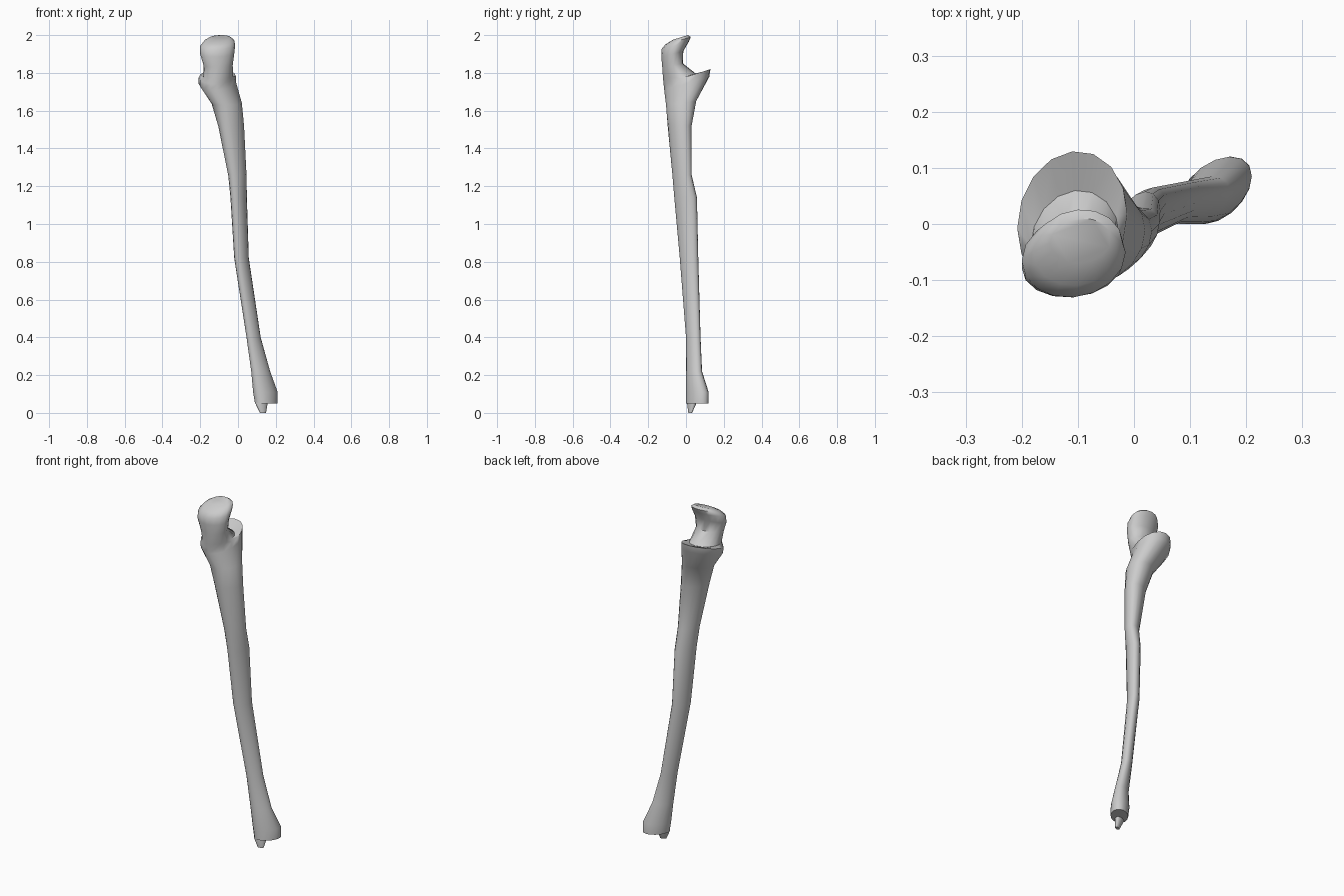
import bpy, bmesh, math

if "Cube" in bpy.data.objects:
    bpy.data.objects.remove(bpy.data.objects["Cube"])

SIDES = 16


def skew_at(z):
    """Diagonal lean of the section: strong in the shaft, none at the joint."""
    return max(0.1, min(0.42, 0.42 - (z - 1.45) * 1.3))


def loft(name, rings):
    """Skin oval rings given as x0, x1, y0, y1, z and optional forward tilt."""
    bm = bmesh.new()
    loops = []
    for x0, x1, y0, y1, z, *tilt in rings:
        rise = tilt[0] if tilt else 0
        phase = math.asin(skew_at(z))
        loop = []
        for i in range(SIDES):
            t = 2 * math.pi * i / SIDES
            u, v = math.cos(t), math.sin(t + phase)
            loop.append(bm.verts.new((x0 + (x1 - x0) * (u + 1) / 2,
                                      y0 + (y1 - y0) * (v + 1) / 2,
                                      z + rise * (v + 1) / 2)))
        loops.append(loop)
    for a, b in zip(loops, loops[1:]):
        for i in range(SIDES):
            j = (i + 1) % SIDES
            bm.faces.new((a[i], a[j], b[j], b[i]))
    bm.faces.new(loops[0][::-1])
    bm.faces.new(loops[-1])
    bmesh.ops.recalc_face_normals(bm, faces=bm.faces)
    mesh = bpy.data.meshes.new(name)
    bm.to_mesh(mesh)
    bm.free()
    ob = bpy.data.objects.new(name, mesh)
    bpy.context.collection.objects.link(ob)
    bpy.ops.object.select_all(action='DESELECT')
    ob.select_set(True)
    bpy.context.view_layer.objects.active = ob
    bpy.ops.object.shade_smooth_by_angle(angle=math.radians(50))


# Wrist end and shaft
shaft = [
    (.09, .21, 0, .12, .05),
    (.08, .21, 0, .12, .11),
    (.07, .17, 0, .085, .22),
    (.045, .12, 0, .077, .4),
    (-.02, .057, -.033, .065, .82),
    (-.04, .047, -.062, .058, 1.14),
    (-.052, .045, -.072, .03, 1.26),
    (-.105, .032, -.097, .03, 1.52),
]
# Forward lip, hooked notch and elbow end
head = [
    (-.14, .02, -.107, .055, 1.63, .02),
    (-.208, -.01, -.116, .124, 1.71, .07),
    (-.208, -.012, -.119, .13, 1.74, .08),
    (-.184, -.026, -.122, .06, 1.77, .02),
    (-.182, -.028, -.126, -.016, 1.83, .02),
    (-.2, -.02, -.131, -.014, 1.885, .03),
    (-.2, -.015, -.131, .015, 1.925, .04),
    (-.18, -.02, -.11, .026, 1.95, .04),
    (-.15, -.04, -.07, .01, 1.975, .025),
]
loft("forearm_bone", shaft + head)

# Small pointed process below the wrist end
loft("wrist_spur", [
    (.116, .148, .012, .032, 0),
    (.092, .157, .006, .055, .05),
    (.092, .16, .01, .065, .08),
])
